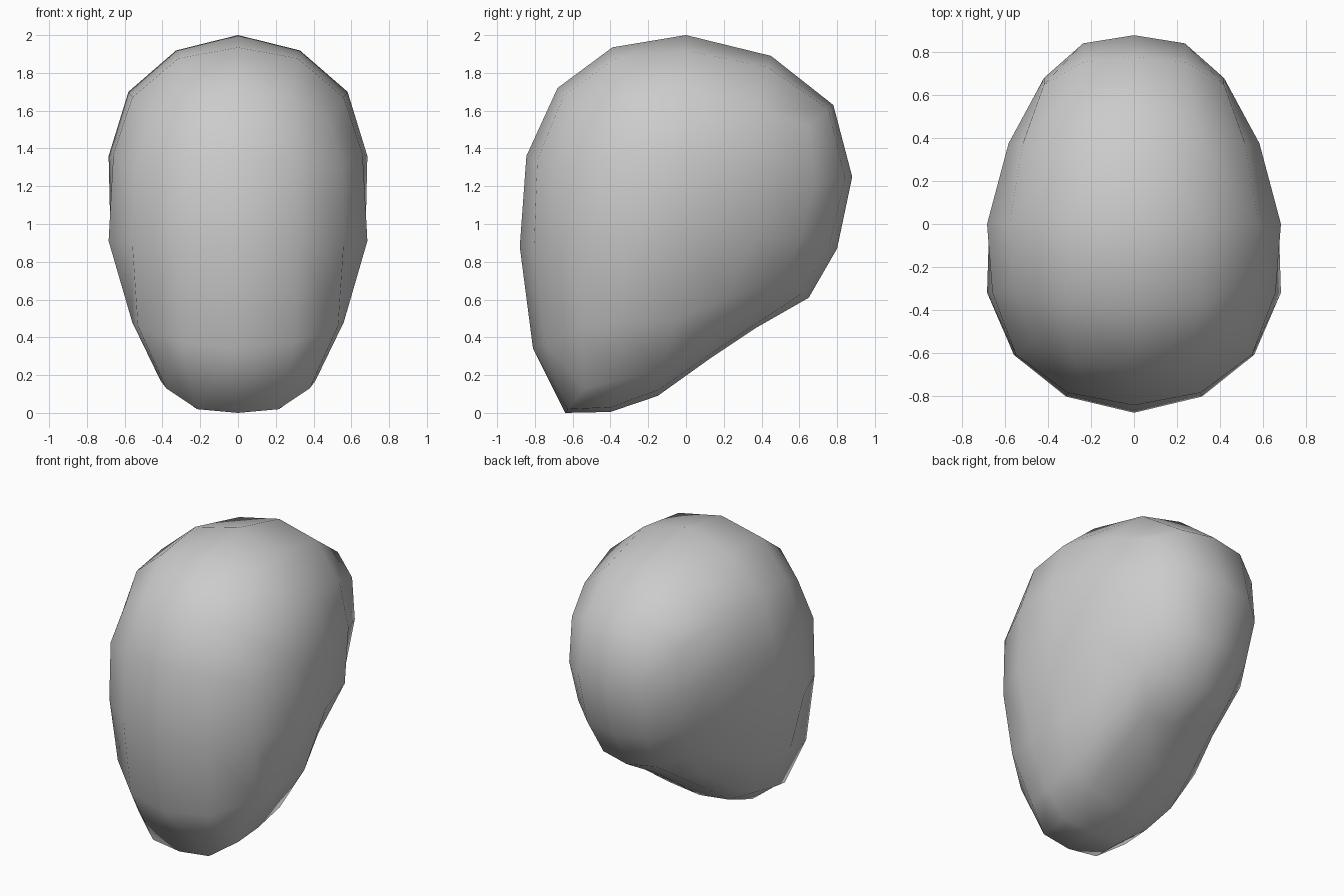
import bpy, bmesh
from mathutils import Vector

if "Cube" in bpy.data.objects:
    bpy.data.objects.remove(bpy.data.objects["Cube"])

# Centre-line profile (y, z): from the crown, down the front, under, and up the back
MID = [(0, 2.0), (-.39, 1.935), (-.68, 1.72), (-.845, 1.36),
       (-.88, .88), (-.81, .34), (-.64, .0), (-.40, .005),
       (-.15, .09), (.13, .29), (.37, .45), (.65, .61),
       (.80, .87), (.88, 1.25), (.78, 1.63), (.45, 1.89)]

# Matching loop around the rim of the side (x, y, z)
RIM = [(.58, 0, 1.70), (.56, -.31, 1.67), (.48, -.54, 1.56), (.55, -.61, 1.29),
       (.56, -.61, .90), (.53, -.56, .46), (.38, -.54, .13), (.41, -.37, .17),
       (.41, -.13, .22), (.38, .10, .36), (.34, .33, .51), (.36, .50, .70),
       (.40, .61, .93), (.42, .68, 1.22), (.42, .65, 1.52), (.52, .37, 1.62)]

# How far each in-between point sits from the centre line towards the rim
STEP = [.27, .22, .24, .25, .28, .25, .15, .15, .24, .24, .24, .24, .22, .19, .2, .22]

# Inner points of the side, top row to bottom row, front to back
SIDE = [[(.66, -.32, 1.37), (.685, 0, 1.36), (.585, .375, 1.32)],
        [(.685, -.32, .91), (.675, 0, .93), (.56, .37, .93)],
        [(.56, -.34, .48), (.55, -.06, .49), (.46, .22, .61)]]

bm = bmesh.new()
mid = [bm.verts.new((0, y, z)) for y, z in MID]
rim = [bm.verts.new(p) for p in RIM]

# In-between loop, bulged outwards between the centre line and the rim
between = []
for a, b, t in zip(mid, rim, STEP):
    p = a.co.lerp(b.co, t)
    between.append(bm.verts.new(Vector((b.co.x * .565, p.y, p.z))))

for inner, outer in ((mid, between), (between, rim)):
    for i in range(16):
        j = (i + 1) % 16
        bm.faces.new((inner[i], inner[j], outer[j], outer[i]))

# Side sheet: a 5 x 5 grid whose border is the rim
grid = [[rim[k] for k in (2, 1, 0, 15, 14)]]
for row, front, back in zip(SIDE, (3, 4, 5), (13, 12, 11)):
    grid.append([rim[front]] + [bm.verts.new(p) for p in row] + [rim[back]])
grid.append([rim[k] for k in (6, 7, 8, 9, 10)])
for r in range(4):
    for c in range(4):
        bm.faces.new((grid[r][c], grid[r][c + 1], grid[r + 1][c + 1], grid[r + 1][c]))

# Mirror the half to complete the head
bmesh.ops.mirror(bm, geom=bm.verts[:] + bm.edges[:] + bm.faces[:],
                 axis='X', merge_dist=.001)
bmesh.ops.remove_doubles(bm, verts=bm.verts[:], dist=.001)
bmesh.ops.recalc_face_normals(bm, faces=bm.faces[:])
for f in bm.faces:
    f.smooth = True

mesh = bpy.data.meshes.new("head")
bm.to_mesh(mesh)
bm.free()
bpy.context.collection.objects.link(bpy.data.objects.new("head", mesh))
